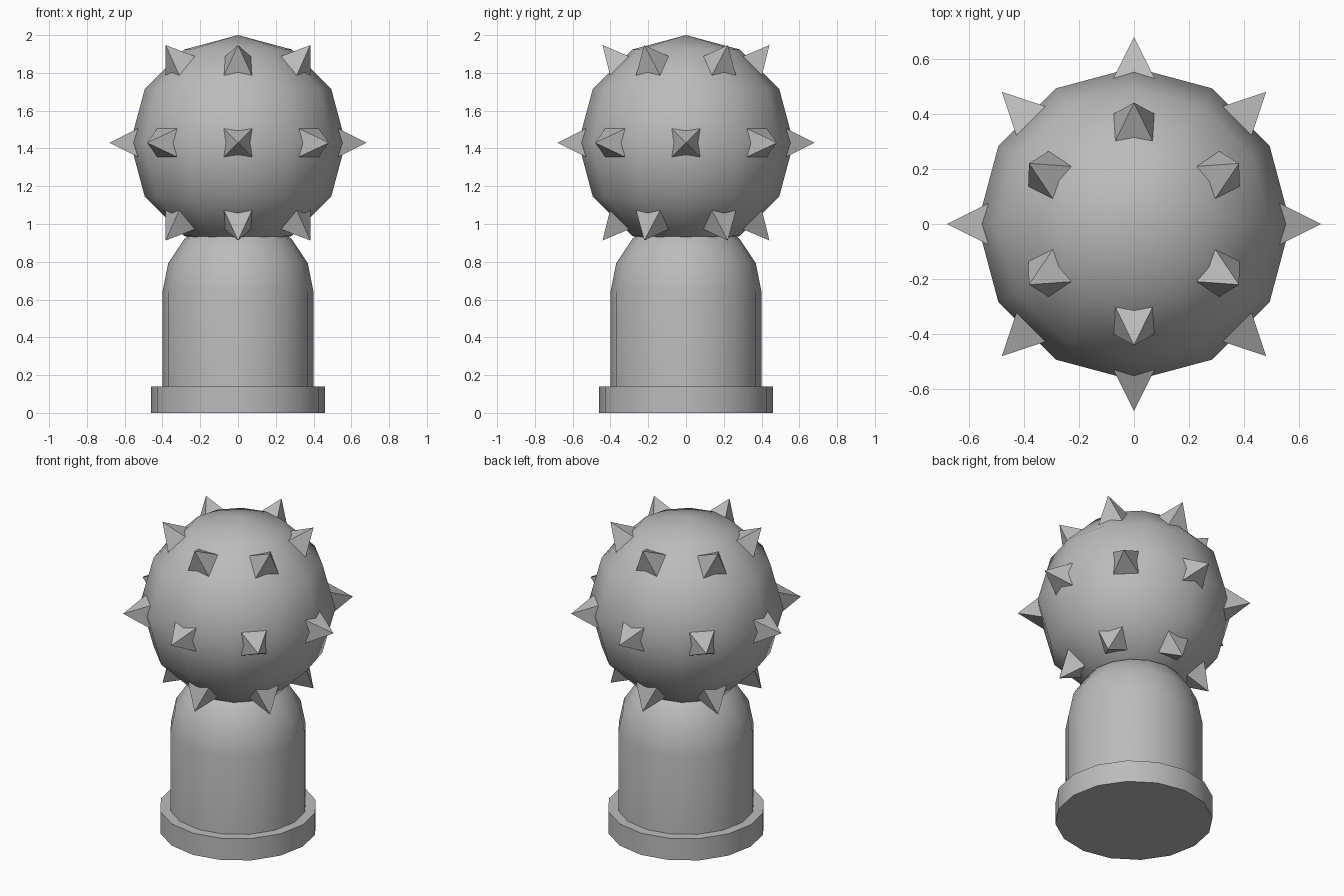
import bpy
import bmesh
from math import sin, cos, radians
from mathutils import Matrix, Vector

default_cube = bpy.data.objects.get("Cube")
if default_cube:
    bpy.data.objects.remove(default_cube, do_unlink=True)

grey = bpy.data.materials.new("stone_grey")
grey.use_nodes = True
colour = (0.5, 0.5, 0.5, 1.0)
grey.diffuse_color = colour
grey.node_tree.nodes["Principled BSDF"].inputs["Base Color"].default_value = colour

CENTRE = Vector((0, 0, 1.43))
HEAD_RADIUS = 0.57


def add_object(name, bm, smooth_angle=None):
    """Turn a bmesh into a named object, smoothing edges below the angle."""
    bmesh.ops.recalc_face_normals(bm, faces=bm.faces)
    mesh = bpy.data.meshes.new(name)
    bm.to_mesh(mesh)
    bm.free()
    mesh.materials.append(grey)
    obj = bpy.data.objects.new(name, mesh)
    bpy.context.collection.objects.link(obj)
    if smooth_angle:
        bpy.ops.object.select_all(action='DESELECT')
        obj.select_set(True)
        bpy.context.view_layer.objects.active = obj
        bpy.ops.object.shade_smooth_by_angle(angle=radians(smooth_angle))
    return obj


def lathe(name, profile, sides, smooth_angle):
    """Revolve a (radius, height) profile around z."""
    bm = bmesh.new()
    verts = [bm.verts.new((r, 0, z)) for r, z in profile]
    edges = [bm.edges.new(pair) for pair in zip(verts, verts[1:])]
    bmesh.ops.spin(bm, geom=verts + edges, cent=(0, 0, 0), axis=(0, 0, 1),
                   angle=radians(360), steps=sides)
    bmesh.ops.remove_doubles(bm, verts=bm.verts, dist=0.0005)
    add_object(name, bm, smooth_angle)


# Base disc
lathe("base_disc", [(0, 0), (0.46, 0), (0.46, 0.14), (0, 0.14)], 16, 40)

# Domed column
dome = [(0.4 * cos(radians(a)), 0.64 + 0.4 * sin(radians(a)))
        for a in (0, 22.5, 45, 67.5, 90)]
lathe("domed_column", [(0, 0.05), (0.4, 0.05)] + dome, 16, 40)

# Round head
bm = bmesh.new()
bmesh.ops.create_uvsphere(bm, u_segments=12, v_segments=6, radius=HEAD_RADIUS,
                          matrix=Matrix.Translation(CENTRE))
add_object("round_head", bm, 60)


# Spikes: square pyramids pointing outward from the head
def add_spike(name, azimuth, elevation):
    length, half = 0.18, 0.09
    bm = bmesh.new()
    bmesh.ops.create_cone(bm, cap_ends=True, segments=4, radius1=half * 2 ** 0.5,
                          radius2=0, depth=length,
                          matrix=Matrix.Rotation(radians(45), 4, 'Z'))
    bmesh.ops.remove_doubles(bm, verts=bm.verts, dist=0.0005)
    placement = (Matrix.Translation(CENTRE)
                 @ Matrix.Rotation(radians(azimuth), 4, 'Z')
                 @ Matrix.Rotation(radians(90 - elevation), 4, 'Y')
                 @ Matrix.Translation((0, 0, 0.68 - length / 2)))
    bm.transform(placement)
    add_object(name, bm)


for ring, count, start, elevation in (("upper", 6, 30, 49.5),
                                      ("middle", 8, 0, 0),
                                      ("lower", 6, 30, -49.5)):
    for i in range(count):
        add_spike(f"{ring}_spike_{i + 1}", start + i * 360 / count, elevation)
